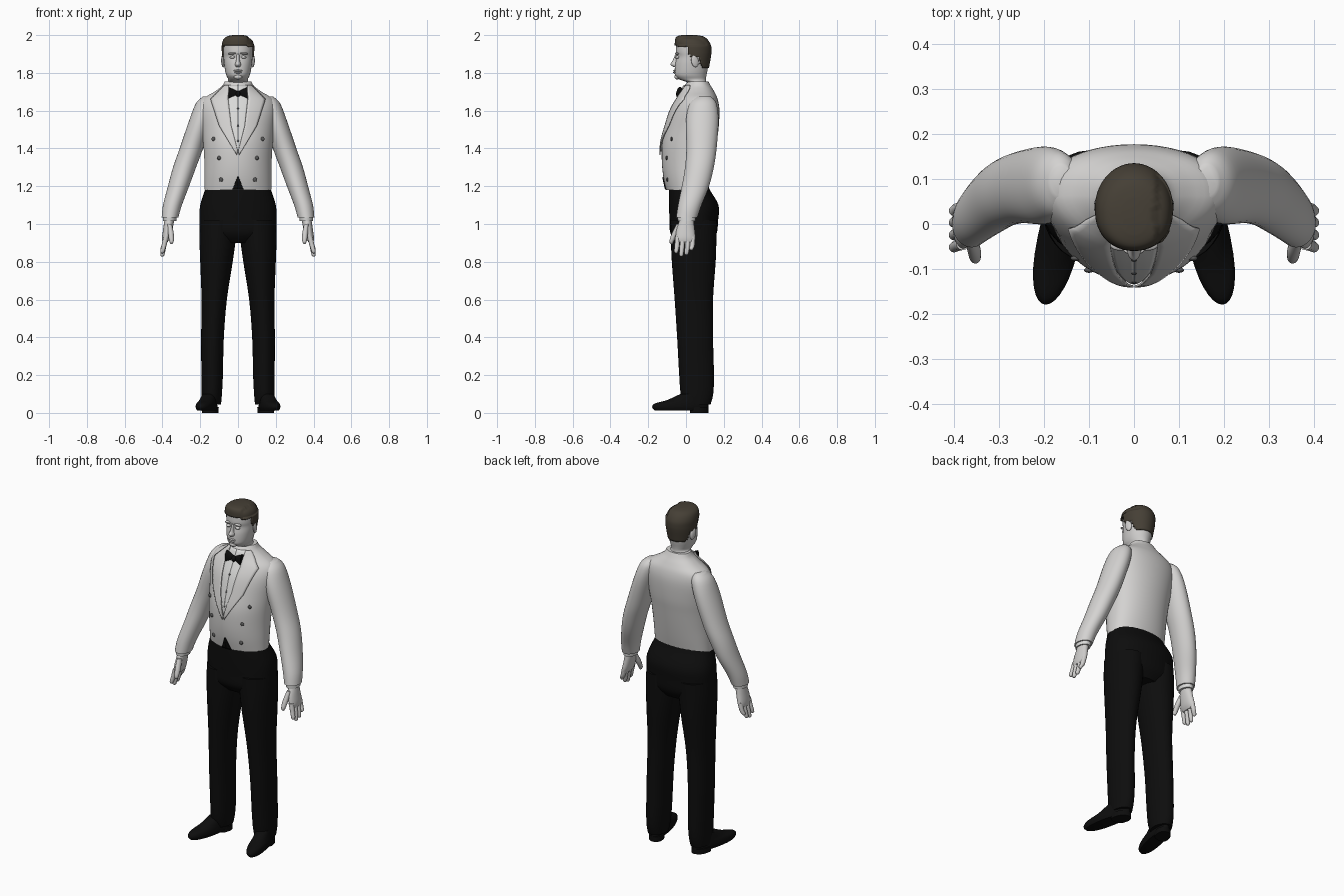
import bpy, bmesh, math
from mathutils import Vector
from mathutils.bvhtree import BVHTree

if "Cube" in bpy.data.objects:
    bpy.data.objects.remove(bpy.data.objects["Cube"])


def material(name, r, g, b):
    m = bpy.data.materials.new(name)
    m.use_nodes = True
    m.diffuse_color = (r, g, b, 1)
    bsdf = m.node_tree.nodes["Principled BSDF"]
    bsdf.inputs["Base Color"].default_value = (r, g, b, 1)
    bsdf.inputs["Roughness"].default_value = 0.8
    return m


CLOTH = material("jacket_white", 0.66, 0.65, 0.64)
SHIRT = material("shirt_white", 0.7, 0.7, 0.69)
SKIN = material("pale_skin", 0.62, 0.61, 0.6)
BLACK = material("black_cloth", 0.004, 0.004, 0.004)
HAIR = material("dark_brown_hair", 0.06, 0.05, 0.036)
BUTTON = material("button_grey", 0.1, 0.1, 0.1)


def smooth_shade(obj, degrees=50):
    bpy.ops.object.select_all(action="DESELECT")
    obj.select_set(True)
    bpy.context.view_layer.objects.active = obj
    bpy.ops.object.shade_smooth_by_angle(angle=math.radians(degrees))


def finish(name, bm, mat, degrees=50):
    bmesh.ops.recalc_face_normals(bm, faces=bm.faces)
    mesh = bpy.data.meshes.new(name)
    bm.to_mesh(mesh)
    bm.free()
    mesh.materials.append(mat)
    obj = bpy.data.objects.new(name, mesh)
    bpy.context.collection.objects.link(obj)
    smooth_shade(obj, degrees)
    return obj


def spline(rows, steps=4):
    """Catmull-Rom interpolation of rows of numbers."""
    pts = [Vector(r) for r in rows]
    pts = [pts[0]] + pts + [pts[-1]]
    out = []
    for a, b, c, d in zip(pts, pts[1:], pts[2:], pts[3:]):
        for k in range(steps):
            t = k / steps
            out.append(0.5 * (2 * b + (c - a) * t + (2 * a - 5 * b + 4 * c - d) * t * t
                              + (3 * b - a - 3 * c + d) * t ** 3))
    return out + [pts[-1]]


def loft(name, rows, mat, side=1, front=1, back=1, lean=0, keep=None, n=32):
    """Skin level rings; each row is z, centre x, front y, back y, half width."""
    bm = bmesh.new()
    rings = []
    for z, x, y0, y1, r in spline(rows):
        ring = []
        for i in range(n):
            a = math.tau * i / n
            c, s = math.cos(a), math.sin(a)
            y = (y0 + y1) / 2 + (y1 - y0) / 2 * math.copysign(abs(s) ** (back if s > 0 else front), s)
            ring.append(bm.verts.new((side * (x + r * c - lean * y), y, z)))
        rings.append(ring)
    for lo, hi in zip(rings, rings[1:]):
        for i in range(n):
            bm.faces.new((lo[i - 1], lo[i], hi[i], hi[i - 1]))
    bm.faces.new(rings[0])
    bm.faces.new(rings[-1])
    if keep:
        drop = [f for f in bm.faces if not keep(f.calc_center_median())]
        bmesh.ops.delete(bm, geom=drop, context="FACES")
    return finish(name, bm, mat)


def blob(name, loc, size, mat, turn=(0, 0, 0)):
    bpy.ops.mesh.primitive_uv_sphere_add(segments=16, ring_count=10, radius=1, location=loc, rotation=turn)
    obj = bpy.context.object
    obj.name = name
    obj.scale = size
    obj.data.materials.append(mat)
    smooth_shade(obj, 80)
    return obj


# Jacket body: keeled chest and broad flat back
jacket = loft("jacket_body", [
    (1.18, 0, -.105, .115, .176), (1.25, 0, -.12, .13, .177), (1.33, 0, -.128, .145, .178),
    (1.42, 0, -.127, .16, .183), (1.5, 0, -.11, .172, .19), (1.6, 0, -.08, .177, .2),
    (1.66, 0, -.048, .168, .185), (1.7, 0, -.025, .15, .125), (1.73, 0, -.01, .132, .085),
    (1.755, 0, .01, .118, .07)], CLOTH, front=1.2, back=.75, n=48)
skin_tree = BVHTree.FromObject(jacket, bpy.context.evaluated_depsgraph_get())


def chest(x, z, lift):
    """Point on the front of the jacket, lifted outward."""
    hit = skin_tree.ray_cast(Vector((x, -1, z)), Vector((0, 1, 0)))[0]
    return Vector((x, (hit.y if hit else 0) - lift, z))


def plate(name, inner, outer, mat, lift, side, across=6, steps=6):
    """Thin cloth piece laid over the chest between two edges given as x, z."""
    bm = bmesh.new()
    grid = []
    for (p, q), (u, v) in zip(zip(inner, inner[1:]), zip(outer, outer[1:])):
        for k in range(steps + 1):
            a = Vector(p).lerp(Vector(q), k / steps)
            b = Vector(u).lerp(Vector(v), k / steps)
            pts = [a.lerp(b, j / across) for j in range(across + 1)]
            grid.append([bm.verts.new(chest(side * w.x, w.y, lift)) for w in pts])
    for lo, hi in zip(grid, grid[1:]):
        for j in range(across):
            bm.faces.new((lo[j], lo[j + 1], hi[j + 1], hi[j]))
    bmesh.ops.remove_doubles(bm, verts=bm.verts, dist=0.0001)
    obj = finish(name, bm, mat)
    mod = obj.modifiers.new("thickness", "SOLIDIFY")
    mod.thickness = 0.005
    mod.offset = 0


roll = [(.05, 1.735), (.052, 1.66), (.036, 1.52), (.001, 1.385)]
lapel_edge = [(.07, 1.735), (.145, 1.66), (.1, 1.52), (.006, 1.365)]
middle = [(0, z) for x, z in roll]

# Paired parts
for side, word in ((1, "left"), (-1, "right")):
    plate(word + "_shirt_front", middle, roll, SHIRT, .003, side)
    plate(word + "_lapel", roll, lapel_edge, CLOTH, .01, side)
    plate(word + "_waist_opening", [(0, 1.25), (0, 1.182)], [(.003, 1.25), (.03, 1.182)], BLACK, .003, side)
    for x, z in ((.13, 1.45), (.1, 1.35), (.09, 1.235)):
        blob(word + "_jacket_button", chest(side * x, z, .002), (.011, .006, .011), BUTTON)

    # Sleeve, cuff and hand
    loft(word + "_sleeve", [
        (1.675, .16, .06, .13, .025), (1.64, .17, .02, .16, .052), (1.55, .198, .0, .172, .06),
        (1.4, .247, .002, .162, .062), (1.3, .283, -.005, .147, .061), (1.2, .315, -.022, .122, .056),
        (1.1, .347, -.042, .082, .05), (1.035, .36, -.052, .06, .044)], CLOTH, side)
    loft(word + "_shirt_cuff", [(1.045, .36, -.045, .053, .037), (1.015, .362, -.043, .05, .035)], SHIRT, side)
    loft(word + "_palm", [
        (1.03, .362, -.03, .04, .026), (.98, .37, -.048, .045, .025), (.93, .38, -.055, .05, .022),
        (.905, .386, -.05, .046, .014)], SKIN, side, n=20)
    for finger, y, tip in (("index", -.045, .845), ("middle", -.018, .828),
                           ("ring", .01, .836), ("little", .036, .86)):
        loft(f"{word}_{finger}_finger", [
            (.935, .38, y - .013, y + .013, .014), (.89, .391, y - .015, y + .011, .013),
            (tip + .01, .4, y - .018, y + .004, .011), (tip, .4, y - .011, y - .003, .004)],
            SKIN, side, n=12)
    loft(word + "_thumb", [
        (1.0, .362, -.05, -.015, .012), (.95, .355, -.075, -.04, .015), (.91, .352, -.088, -.063, .012),
        (.895, .352, -.082, -.07, .005)], SKIN, side, n=12)

    # Trouser leg and shoe
    loft(word + "_trouser_leg", [
        (1.02, .103, -.082, .163, .098), (.92, .108, -.08, .161, .096), (.8, .114, -.075, .157, .086),
        (.6, .126, -.06, .143, .067), (.4, .135, -.047, .143, .06), (.2, .137, -.036, .148, .057),
        (.1, .139, -.028, .144, .054), (.045, .14, -.01, .13, .05)], BLACK, side)
    loft(word + "_shoe", [
        (.012, .16, -.165, .115, .042), (.03, .16, -.179, .12, .048), (.05, .16, -.165, .12, .046),
        (.068, .158, -.1, .12, .042), (.1, .155, -.03, .11, .038)], BLACK, side, front=.85, lean=.2)
    loft(word + "_shoe_heel", [(0, .16, .02, .12, .042), (.03, .16, .02, .12, .043)],
         BLACK, side, front=.5, lean=.2)

    # Bow wing, ear, eye and brow
    bpy.ops.mesh.primitive_cone_add(vertices=20, radius1=.014, radius2=.038, depth=.05,
                                    location=(side * .026, -.032, 1.688), rotation=(0, side * math.pi / 2, 0))
    wing = bpy.context.object
    wing.name = word + "_bow_wing"
    wing.scale.y = .5
    wing.data.materials.append(BLACK)
    smooth_shade(wing)
    blob(word + "_ear", (side * .079, .047, 1.862), (.009, .02, .033), SKIN, (.2, 0, side * .3))
    blob(word + "_eye", (side * .03, -.046, 1.883), (.014, .012, .008), SKIN)
    blob(word + "_brow", (side * .031, -.047, 1.903), (.022, .012, .006), SKIN, (0, side * .1, 0))

# Trouser seat
loft("trouser_seat", [
    (1.25, 0, -.085, .11, .16), (1.19, 0, -.09, .122, .172), (1.1, 0, -.09, .172, .2),
    (1.02, 0, -.087, .17, .203), (.95, 0, -.082, .162, .195), (.9, 0, -.04, .13, .12)],
    BLACK, front=.8, back=.8)

# Bow knot, collar and shirt studs
blob("bow_knot", (0, -.037, 1.688), (.013, .016, .018), BLACK)
loft("shirt_collar", [(1.69, 0, -.01, .125, .074), (1.75, 0, .004, .116, .064)], SHIRT)
for z in (1.61, 1.52, 1.44):
    blob("shirt_stud", chest(0, z, .004), (.006, .004, .006), BUTTON)

# Head and neck
head_rows = [
    (1.7, 0, .01, .11, .058), (1.745, 0, .012, .108, .056), (1.765, 0, -.035, .106, .052),
    (1.785, 0, -.057, .108, .061), (1.81, 0, -.06, .113, .068), (1.85, 0, -.057, .12, .074),
    (1.885, 0, -.05, .126, .077), (1.91, 0, -.054, .128, .079), (1.94, 0, -.052, .125, .079),
    (1.97, 0, -.05, .108, .071), (1.987, 0, -.04, .085, .052), (1.994, 0, -.015, .05, .02)]
loft("head", head_rows, SKIN, front=.9)
loft("nose", [(1.832, 0, -.068, -.03, .013), (1.845, 0, -.082, -.03, .016),
              (1.865, 0, -.071, -.03, .01), (1.9, 0, -.056, -.03, .008)], SKIN, front=1.3, n=16)
blob("upper_lip", (0, -.057, 1.812), (.024, .011, .005), SKIN)
blob("lower_lip", (0, -.057, 1.802), (.02, .011, .005), SKIN)
blob("chin", (0, -.046, 1.779), (.022, .016, .014), SKIN)

# Hair: a shell over the skull trimmed along the hairline
hairline = [(-.1, 1.95), (-.03, 1.948), (.01, 1.935), (.02, 1.885), (.07, 1.885), (.085, 1.83), (.2, 1.815)]


def in_hair(p):
    for (y0, z0), (y1, z1) in zip(hairline, hairline[1:]):
        if y0 <= p.y < y1:
            return p.z > z0 + (z1 - z0) * (p.y - y0) / (y1 - y0)
    return False


hair = loft("hair", [(z + .006, x, y0 - .008, y1 + .007, r + .007) for z, x, y0, y1, r in head_rows],
            HAIR, front=.8, keep=in_hair, n=64)
for v in hair.data.vertices:
    # Side parting
    if v.co.x > .05 and v.co.z > 1.95:
        v.co.z -= .008
shell = hair.modifiers.new("thickness", "SOLIDIFY")
shell.thickness = .01
shell.offset = -1
